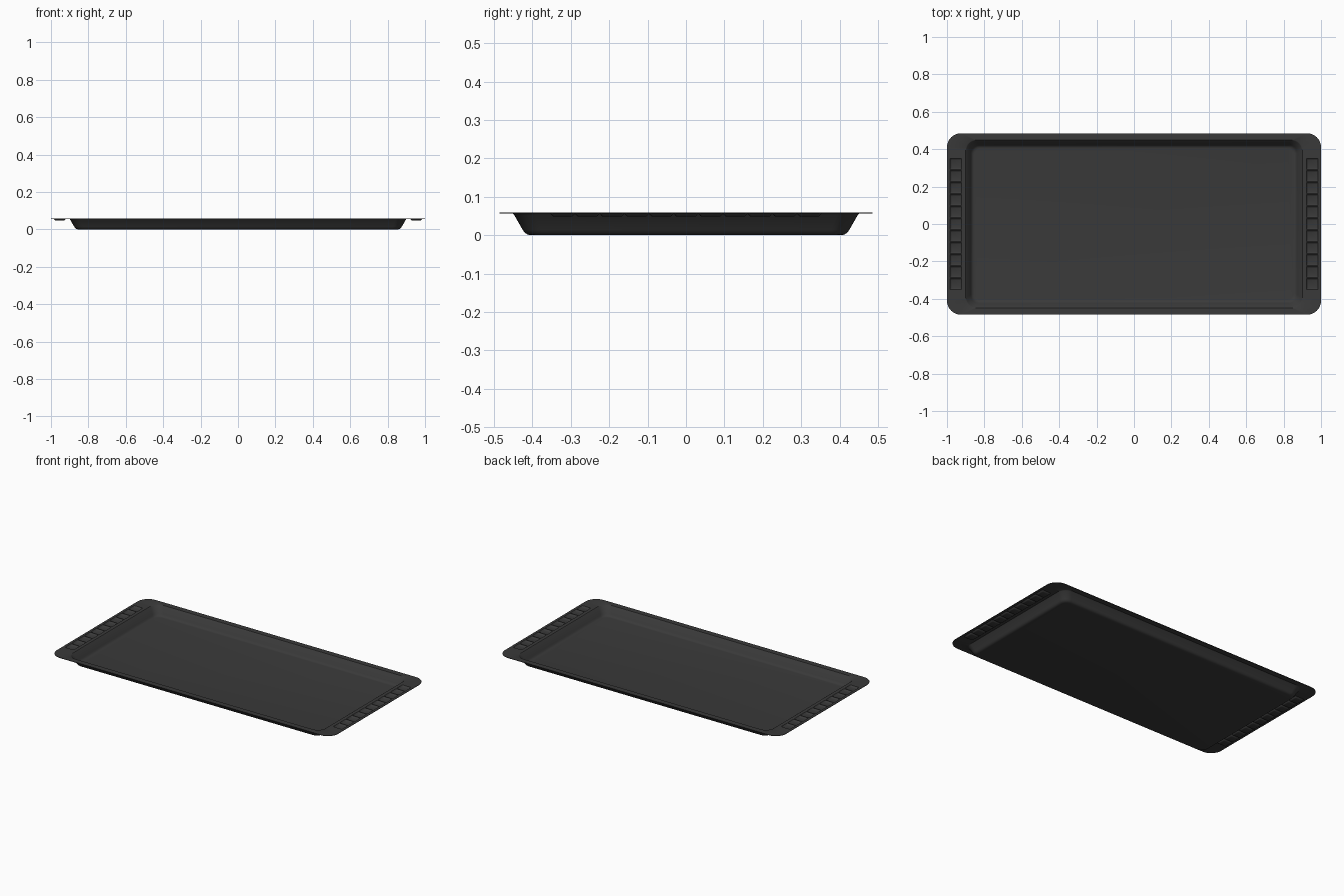
import bpy, bmesh, math
from mathutils import Vector

cube = bpy.data.objects.get("Cube")
if cube:
    bpy.data.objects.remove(cube)

TOP = 0.059          # height of the rim's upper face
THICK = 0.003        # sheet thickness

mat = bpy.data.materials.new("dark charcoal")
mat.use_nodes = True
colour = (0.042, 0.042, 0.042, 1)
mat.diffuse_color = colour
bsdf = mat.node_tree.nodes["Principled BSDF"]
bsdf.inputs["Base Color"].default_value = colour
bsdf.inputs["Roughness"].default_value = 0.6

bm = bmesh.new()


def ring(cx, cy, hx, hy, r, z, seg):
    """Closed loop of a rounded rectangle, counter-clockwise."""
    verts = []
    for q, (sx, sy) in enumerate([(1, 1), (-1, 1), (-1, -1), (1, -1)]):
        for i in range(seg + 1):
            a = math.pi / 2 * (q + i / seg)
            verts.append(bm.verts.new((cx + sx * (hx - r) + r * math.cos(a),
                                       cy + sy * (hy - r) + r * math.sin(a), z)))
    return verts


def loop_edges(verts):
    return [bm.edges.new((v, verts[i - 1])) for i, v in enumerate(verts)]


def recess(cx, cy, hx, hy, r, profile, seg):
    """Sunken dish following (inset, depth) steps; returns its opening edges."""
    rings = [ring(cx, cy, hx - d, hy - d, max(r - d * 0.4, 0.002), TOP - z, seg)
             for d, z in profile]
    edges = loop_edges(rings[0])
    for a, b in zip(rings, rings[1:]):
        for i in range(len(a)):
            bm.faces.new((a[i - 1], a[i], b[i], b[i - 1]))
    bm.faces.new(rings[-1])
    return edges


# Rim outline
edges = loop_edges(ring(0, 0, 1, 0.485, 0.075, TOP, 8))

# Basin with sloping walls and a rounded foot
FLOOR = TOP - THICK
edges += recess(0, 0, 0.90, 0.45, 0.055,
                [(0, 0), (0.004, 0.003), (0.027, 0.043), (0.032, 0.050),
                 (0.038, 0.0545), (0.046, FLOOR)], 8)

# Row of small grip pockets along each end
PITCH = 0.0642
for side in (-1, 1):
    for i in range(-5, 6):
        edges += recess(side * 0.953, i * PITCH, 0.031, 0.0305, 0.006,
                        [(0, 0), (0.006, 0.007), (0.008, 0.008)], 2)

# Flat rim around all the openings
bmesh.ops.triangle_fill(bm, use_beauty=True, use_dissolve=False, edges=edges,
                        normal=Vector((0, 0, 1)))
bmesh.ops.recalc_face_normals(bm, faces=bm.faces)
if sum(f.normal.z * f.calc_area() for f in bm.faces) < 0:
    bmesh.ops.reverse_faces(bm, faces=bm.faces)

mesh = bpy.data.meshes.new("baking_tray")
bm.to_mesh(mesh)
bm.free()
mesh.materials.append(mat)
tray = bpy.data.objects.new("baking_tray", mesh)
bpy.context.collection.objects.link(tray)

# Sheet thickness below the upper surface
solid = tray.modifiers.new("sheet", 'SOLIDIFY')
solid.thickness = THICK
solid.offset = -1
solid.use_even_offset = True

bpy.context.view_layer.objects.active = tray
tray.select_set(True)
bpy.ops.object.modifier_apply(modifier="sheet")
bpy.ops.object.shade_smooth_by_angle(angle=math.radians(35))
